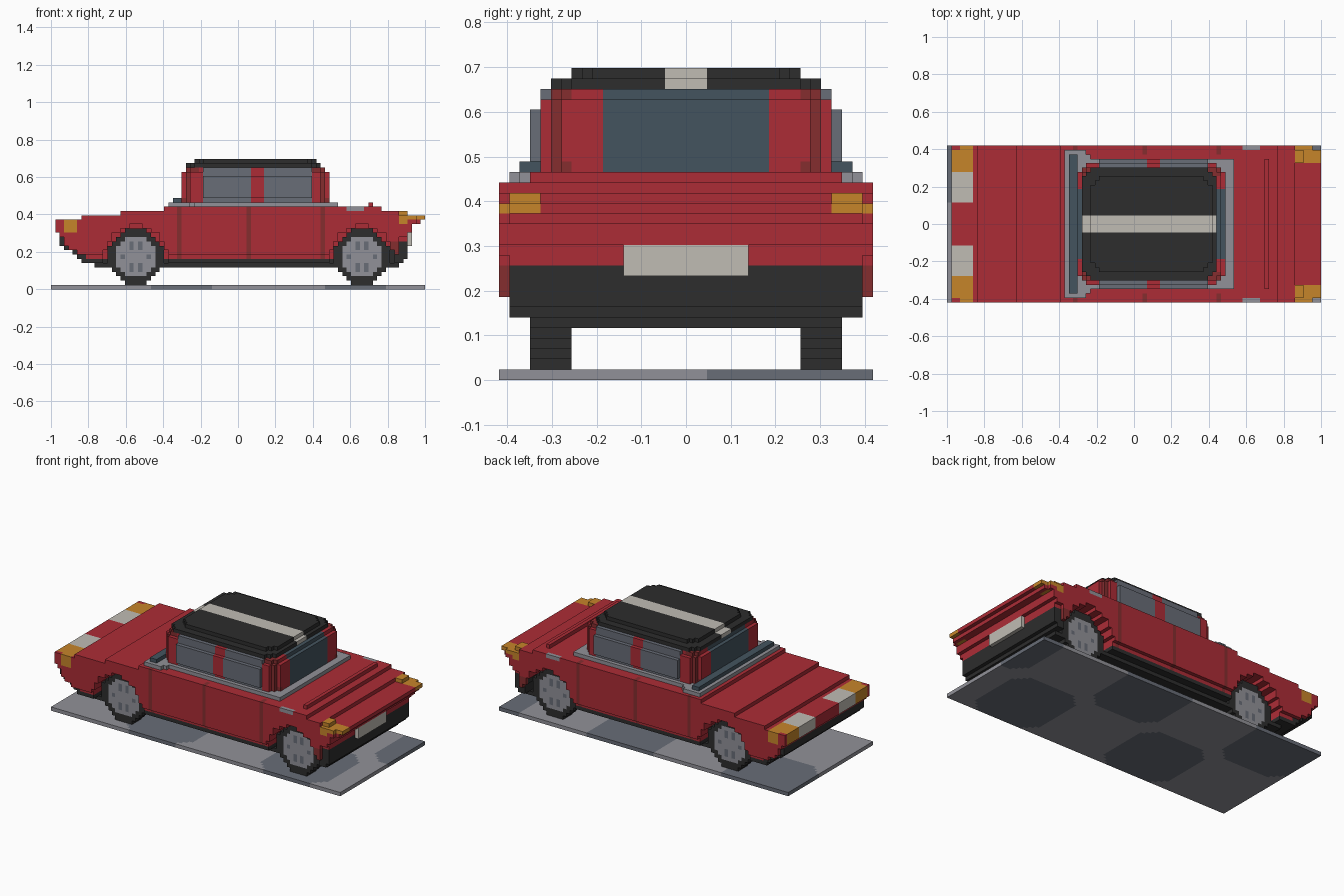
import bpy
import bmesh
import math

cube = bpy.data.objects.get("Cube")
if cube:
    bpy.data.objects.remove(cube)

UNIT = 2 / 86          # one block
HALF = 18              # half the width in blocks
COLOURS = {
    "red": (172, 44, 54), "dark_red": (133, 45, 47), "black": (45, 45, 45),
    "orange": (198, 133, 42), "white": (192, 188, 180), "glass": (68, 84, 95),
    "slate": (104, 109, 119), "grey": (145, 145, 152),
}
NAMES = list(COLOURS)


def linear(c):
    c /= 255
    return c / 12.92 if c <= 0.04 else ((c + 0.055) / 1.055) ** 2.4


def make_material(name):
    mat = bpy.data.materials.new(name)
    mat.use_nodes = True
    rgba = tuple(linear(c) for c in COLOURS[name]) + (1,)
    mat.diffuse_color = rgba
    mat.node_tree.nodes["Principled BSDF"].inputs["Base Color"].default_value = rgba
    return mat


MATERIALS = {n: make_material(n) for n in NAMES}
parts = {}     # part name -> {cell: colour}
taken = set()  # every filled cell


def fill(name, xs, ms, zs, colour):
    """Fill blocks on both sides; m counts outward from the centre line.
    colour is a name, or a rule(x, m, z) giving a name or None."""
    cells = parts.setdefault(name, {})
    for x in range(*xs):
        for m in range(*ms):
            for z in range(*zs):
                c = colour if isinstance(colour, str) else colour(x, m, z)
                for y in (m, -m - 1):
                    if c and (x, y, z) not in taken:
                        cells[x, y, z] = c
                        taken.add((x, y, z))


WHEELS = (19, 71)
AXLE = 7


def from_axle(x, z):
    return min(math.hypot(x - w, z - AXLE) for w in WHEELS)


# Wheels: tyre, rim and holes in a ring
def wheel_rule(x, m, z):
    r = from_axle(x, z)
    if r > 6.4:
        return None
    if r > 4.7 or m < 13:
        return "black"
    w = min(WHEELS, key=lambda c: abs(x - c))
    angle = math.atan2(z - AXLE, x - w) / (math.tau / 6)
    hole = 2 < r < 3.3 and abs(angle - round(angle)) < 0.2
    return "slate" if hole else "grey"


for label, w in zip(("front", "rear"), WHEELS):
    fill(label + "_wheels", (w - 7, w + 8), (11, 15), (1, 15), wheel_rule)

# Lamps and number plate
fill("front_turn_lamps", (1, 6), (12, 18), (13, 16),
     lambda x, m, z: None if m == 17 and x < 3 else "orange")
fill("headlamps", (1, 6), (5, 12), (13, 16), "white")
REAR_END = {15: 84, 16: 86, 17: 82}
fill("rear_lamps", (80, 86), (14, 18), (15, 18),
     lambda x, m, z: "orange" if x < REAR_END[z] - 2 * (m == 17) else None)
fill("number_plate", (82, 83), (0, 6), (10, 13), "white")

# Body: start, end and half width of each layer from the sill up
LAYERS = {
    5: (10, 80, 15), 6: (7, 81, 17), 7: (6, 82, 17), 8: (5, 82, 18),
    9: (3, 82, 18), 10: (2, 82, 18), 11: (2, 82, 18), 12: (2, 82, 18),
    13: (1, 83, 18), 14: (1, 83, 18), 15: (1, 85, 18), 16: (7, 86, 18),
    17: (16, 80, 18), 18: (26, 76, 18),
}
SEAMS = (29, 45, 62)


def body_rule(x, m, z):
    start, end, half = LAYERS[z]
    if not start <= x < end or m >= half:
        return None
    if m >= 10 and from_axle(x, z) < 7.2:     # wheel arches
        return None
    if m == 17 and z < 12 and (x >= 80 or x < start + 1):
        return None                           # tucked corners
    if z >= 15 and x >= 84 and m == 17:
        return None
    if z < 7:
        return "black"                        # sill and underside
    if m < 17 and (z < 12 and x < 8 or z < 11 and x >= 78):
        return "black"                        # bumpers
    if m == 17 and z < 11 and x >= 78:
        return "dark_red"
    if m >= 16 and x in SEAMS:
        return "dark_red"                     # door seams
    if m == 17 and z == 18 and 68 <= x < 72:
        return "grey"                         # filler caps
    return "red"


fill("body", (0, 86), (0, HALF), (5, 19), body_rule)
fill("boot_lip", (73, 74), (0, 15), (19, 20), "red")

# Windscreen ledge and trim round the cabin
fill("windscreen_ledge", (28, 30), (0, 16), (19, 21), "glass")
fill("cabin_trim", (27, 34), (0, 17), (19, 20),
     lambda x, m, z: "grey" if m < 17 - max(0, x - 31) else None)
fill("cabin_trim", (34, 66), (0, 15), (19, 20), "grey")


# Side windows, bulging outward, with a centre pillar
def window_rule(x, m, z):
    if m == 14 and not 21 <= z < 26:
        return None
    return "red" if 46 <= x < 49 else "slate"


fill("side_windows", (35, 60), (13, 15), (20, 28), window_rule)


# Cabin with glass at both ends and rounded pillars
def cabin_rule(x, m, z):
    inset = (z == 27) + max(0, m - 11)
    if not 30 + inset <= x < 64 - inset or m == 13 and z == 27:
        return None
    if x < 34 or x >= 60:
        if m < 8:
            return "glass"
        bulge = ((m - 7) / 5) ** 2 + (abs(z - 23.5) / 4.2) ** 4
        if bulge > 1 and m < 13:
            return "dark_red"
    return "red"


fill("cabin", (30, 64), (0, 14), (20, 28), cabin_rule)


# Roof with a centre stripe
def roof_rule(x, m, z):
    start, end, half = ((31, 62, 13), (33, 61, 11))[z - 28]
    corner = min(x - start, end - 1 - x) + half - 1 - m
    if not start <= x < end or m >= half or corner < 2:
        return None
    return "white" if m < 2 else "black"


fill("roof", (31, 62), (0, 13), (28, 30), roof_rule)

# Chequered base with clipped tile corners
base = parts.setdefault("base", {})
for x in range(86):
    for y in range(-HALF, HALF):
        u, v = x % 20, (y + HALF) % 20
        odd = (x // 20 + (y + HALF) // 20) % 2
        clipped = min(u, 19 - u) + min(v, 19 - v) < 3
        base[x, y, 0] = "slate" if odd and not clipped else "grey"
        taken.add((x, y, 0))

# Outer faces of a block, each wound to point outward
SIDES = []
for axis in range(3):
    a, b = (axis + 1) % 3, (axis + 2) % 3
    for sign in (0, 1):
        loop = []
        for s, t in ((0, 0), (1, 0), (1, 1), (0, 1)):
            corner = [0, 0, 0]
            corner[axis], corner[a], corner[b] = sign, s, t
            loop.append(tuple(corner))
        step = [0, 0, 0]
        step[axis] = 2 * sign - 1
        SIDES.append((step, loop if sign else loop[::-1]))


def build(name, cells):
    bm = bmesh.new()
    verts = {}
    slots = sorted(set(cells.values()), key=NAMES.index)
    for cell, colour in cells.items():
        for step, loop in SIDES:
            if tuple(p + q for p, q in zip(cell, step)) in taken:
                continue
            corners = []
            for off in loop:
                key = tuple(p + q for p, q in zip(cell, off))
                if key not in verts:
                    x, y, z = key
                    verts[key] = bm.verts.new(((x - 43) * UNIT, y * UNIT, z * UNIT))
                corners.append(verts[key])
            bm.faces.new(corners).material_index = slots.index(colour)
    mesh = bpy.data.meshes.new(name)
    bm.to_mesh(mesh)
    bm.free()
    for s in slots:
        mesh.materials.append(MATERIALS[s])
    bpy.context.collection.objects.link(bpy.data.objects.new(name, mesh))


for part_name, part_cells in parts.items():
    build(part_name, part_cells)
